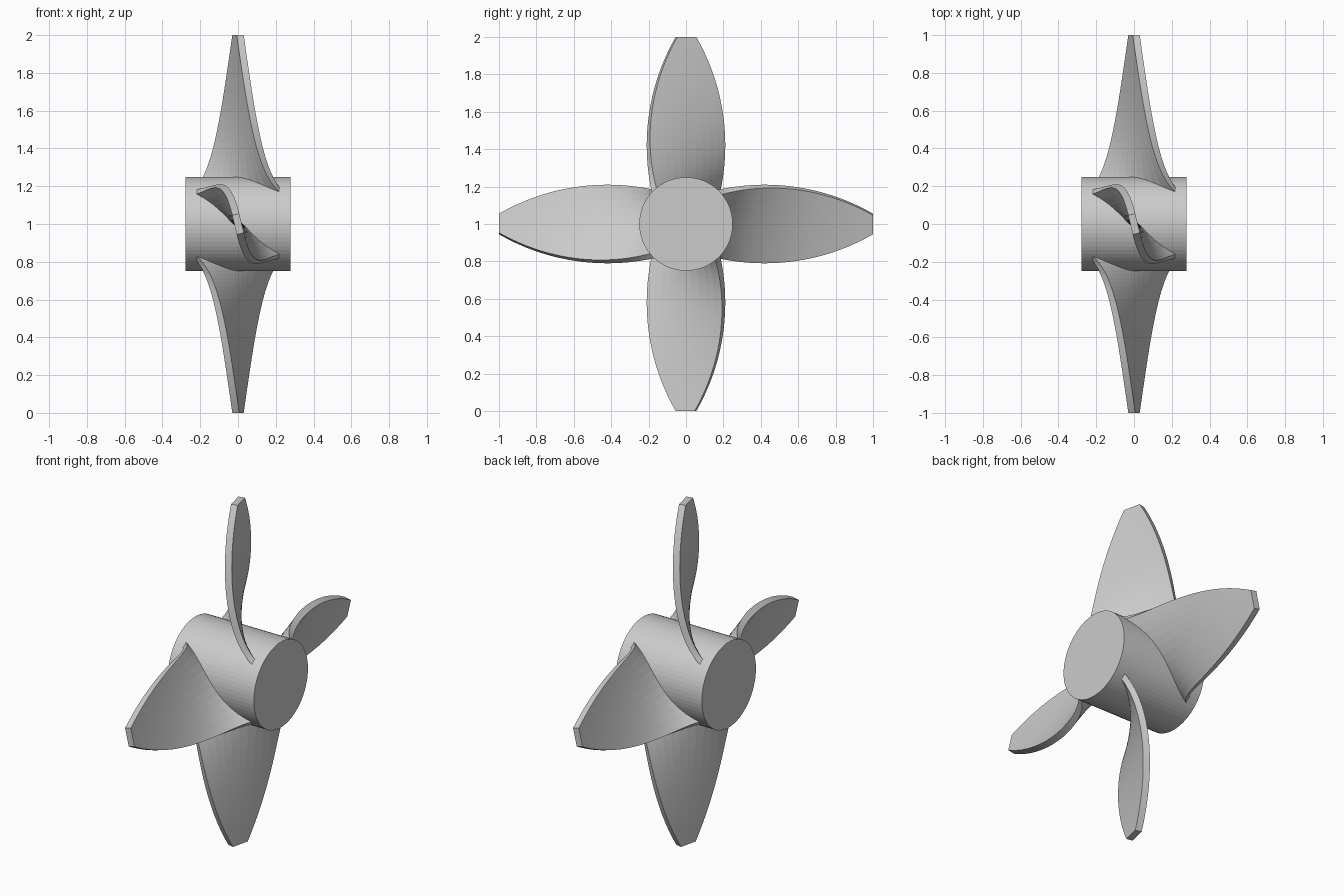
import bpy, bmesh, math
from mathutils import Matrix

if "Cube" in bpy.data.objects:
    bpy.data.objects.remove(bpy.data.objects["Cube"], do_unlink=True)

CENTRE = Matrix.Translation((0, 0, 1))
HUB_RADIUS, HUB_LENGTH = 0.25, 0.555
THICKNESS, PITCH = 0.038, 0.232
ROOT, TIP = 0.16, 1.0
ROWS, COLS = 40, 10

# One grey for the whole propeller
grey = bpy.data.materials.new("plain grey")
grey.use_nodes = True
grey.diffuse_color = (0.6, 0.6, 0.6, 1)
grey.node_tree.nodes["Principled BSDF"].inputs["Base Color"].default_value = grey.diffuse_color


def add_object(name, bm, matrix):
    bmesh.ops.recalc_face_normals(bm, faces=bm.faces[:])
    bm.transform(matrix)
    mesh = bpy.data.meshes.new(name)
    bm.to_mesh(mesh)
    bm.free()
    mesh.materials.append(grey)
    obj = bpy.data.objects.new(name, mesh)
    bpy.context.collection.objects.link(obj)


def half_width(r):
    """Side outline of a blade: a circular arc, widest near mid span."""
    arc = 1.163
    return 0.21 - arc + math.sqrt(arc ** 2 - (r - 0.42) ** 2)


def section(r):
    """Closed flat section at radius r, turned by the helical pitch."""
    angle = math.atan2(PITCH, r)
    sin, cos = math.sin(angle), math.cos(angle)
    half = THICKNESS / 2
    chord = (half_width(r) - half * sin) / cos
    steps = [2 * i / COLS - 1 for i in range(COLS + 1)]
    outline = [(s * chord, half) for s in steps] + [(s * chord, -half) for s in reversed(steps)]
    return [(c * sin + n * cos, -c * cos + n * sin, r) for c, n in outline]


def make_blade():
    bm = bmesh.new()
    loops = []
    for i in range(ROWS + 1):
        r = ROOT + (TIP - ROOT) * i / ROWS
        loops.append([bm.verts.new(p) for p in section(r)])
    for low, high in zip(loops, loops[1:]):
        for j in range(len(low)):
            k = (j + 1) % len(low)
            bm.faces.new((low[j], low[k], high[k], high[j]))
    bm.faces.new(loops[0])
    bm.faces.new(loops[-1])
    return bm


# Hub: a cylinder lying along x
hub = bmesh.new()
bmesh.ops.create_cone(hub, cap_ends=True, segments=64, radius1=HUB_RADIUS,
                      radius2=HUB_RADIUS, depth=HUB_LENGTH)
add_object("hub", hub, CENTRE @ Matrix.Rotation(math.pi / 2, 4, 'Y'))

# Four twisted blades around the hub
for i, side in enumerate(("top", "front", "bottom", "back")):
    add_object(side + "_blade", make_blade(), CENTRE @ Matrix.Rotation(i * math.pi / 2, 4, 'X'))
